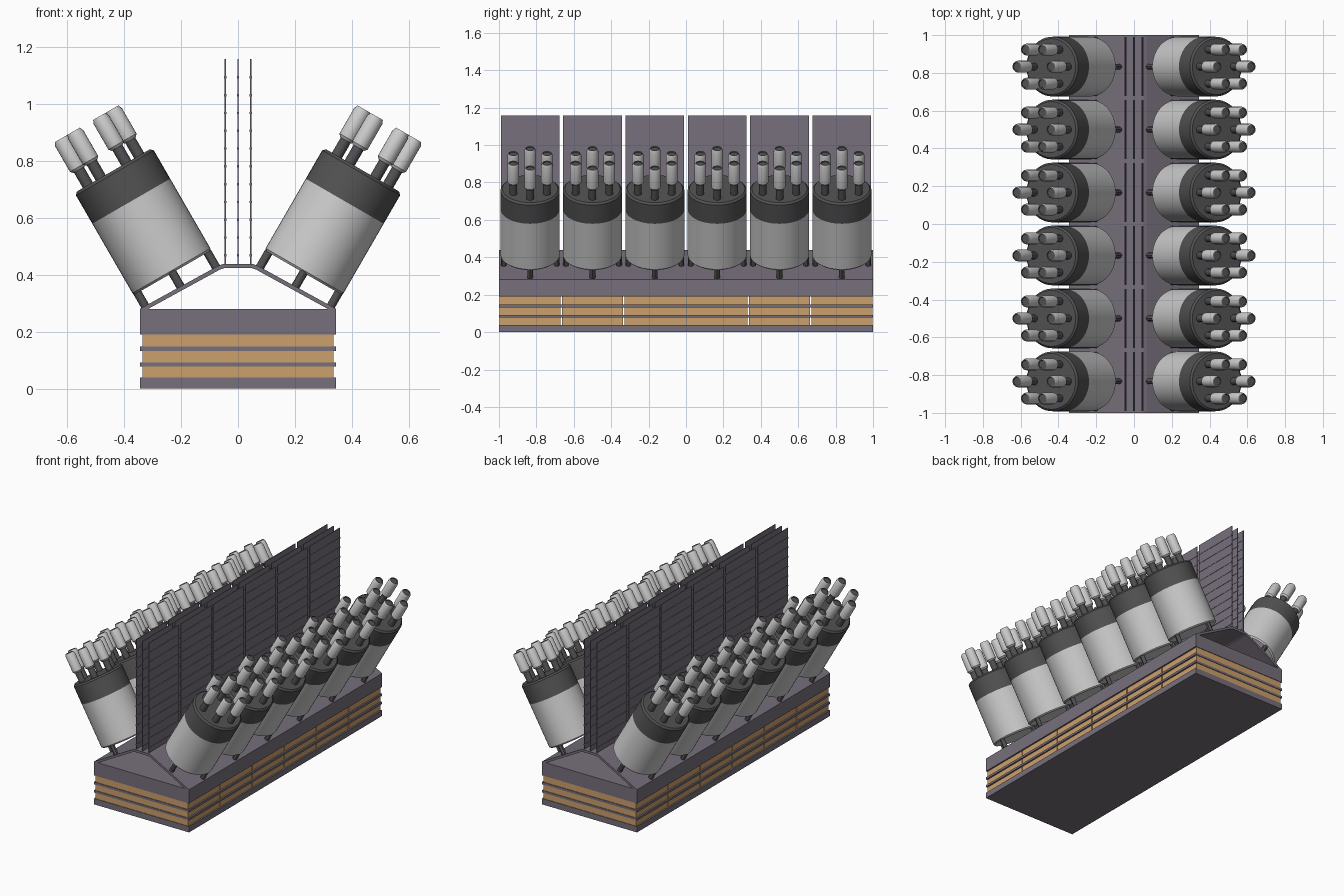
import bpy, bmesh, math
from mathutils import Matrix, Vector

if "Cube" in bpy.data.objects:
    bpy.data.objects.remove(bpy.data.objects["Cube"])


def material(name, rgb):
    m = bpy.data.materials.new(name)
    m.diffuse_color = (*rgb, 1)
    m.use_nodes = True
    m.node_tree.nodes["Principled BSDF"].inputs["Base Color"].default_value = m.diffuse_color
    return m


PURPLE = material("purple grey metal", (0.185, 0.16, 0.20))
ORANGE = material("tan orange", (0.60, 0.35, 0.145))
LIGHT = material("light grey", (0.60, 0.60, 0.60))
DARK = material("dark grey", (0.085, 0.085, 0.085))


def finish(name, bm, mats, smooth=False):
    bmesh.ops.recalc_face_normals(bm, faces=bm.faces[:])
    me = bpy.data.meshes.new(name)
    bm.to_mesh(me)
    bm.free()
    for m in mats:
        me.materials.append(m)
    if smooth:
        for p in me.polygons:
            p.use_smooth = True
        me.set_sharp_from_angle(angle=math.radians(30))
    return me


def place(name, me, matrix=None):
    ob = bpy.data.objects.new(name, me)
    if matrix is not None:
        ob.matrix_world = matrix
    bpy.context.collection.objects.link(ob)
    return ob


def box(bm, x0, x1, y0, y1, z0, z1):
    mat = Matrix.Translation(((x0 + x1) / 2, (y0 + y1) / 2, (z0 + z1) / 2)) \
        @ Matrix.Diagonal((x1 - x0, y1 - y0, z1 - z0, 1))
    bmesh.ops.create_cube(bm, size=1, matrix=mat)


def lathe(bm, profile, sides, cx=0, cy=0, mats=None):
    """Closed solid of revolution from (radius, height) points."""
    rings = []
    for r, z in profile:
        rings.append([bm.verts.new((cx + r * math.cos(2 * math.pi * i / sides),
                                    cy + r * math.sin(2 * math.pi * i / sides), z))
                      for i in range(sides)])
    for k, (a, b) in enumerate(zip(rings, rings[1:])):
        for i in range(sides):
            j = (i + 1) % sides
            f = bm.faces.new((a[i], a[j], b[j], b[i]))
            f.material_index = mats[k] if mats else 0
    bm.faces.new(rings[0][::-1]).material_index = mats[0] if mats else 0
    bm.faces.new(rings[-1]).material_index = mats[-1] if mats else 0


centres = [(i - 2.5) / 3 for i in range(6)]

# base plates: floor, two thin shelves, thick top
for name, z0, z1 in (("base_plate", 0, 0.038), ("lower_shelf", 0.078, 0.092),
                     ("upper_shelf", 0.132, 0.147), ("top_plate", 0.19, 0.28)):
    bm = bmesh.new()
    box(bm, -0.345, 0.345, -1, 1, z0, z1)
    place(name, finish(name, bm, [PURPLE]))

# orange core blocks, one per module
bm = bmesh.new()
for c in centres:
    box(bm, -0.335, 0.335, c - 0.163, c + 0.163, 0.03, 0.2)
core = finish("core_block", bm, [ORANGE])
place("core_blocks", core)

# hollow roof sheet bent over the base
outer = [(-0.345, 0.28), (-0.07, 0.431), (-0.05, 0.438),
         (0.05, 0.438), (0.07, 0.431), (0.345, 0.28)]
inner = [(0.315, 0.28), (0.065, 0.417), (0.048, 0.423),
         (-0.048, 0.423), (-0.065, 0.417), (-0.315, 0.28)]
bm = bmesh.new()
loop = outer + inner
front = [bm.verts.new((x, -1, z)) for x, z in loop]
back = [bm.verts.new((x, 1, z)) for x, z in loop]
n = len(loop)
for i in range(n):
    j = (i + 1) % n
    bm.faces.new((front[i], front[j], back[j], back[i]))
for i in range(5):
    for side in (front, back):
        bm.faces.new((side[i], side[i + 1], side[n - 2 - i], side[n - 1 - i]))
place("roof_sheet", finish("roof_sheet", bm, [PURPLE]))

# three rows of upright ribbed fins
bm = bmesh.new()
for c in centres:
    box(bm, -0.0022, 0.0022, c - 0.157, c + 0.157, 0.43, 1.158)
    for k in range(11):
        z = 1.093 - k * 0.0625
        box(bm, -0.0042, 0.0042, c - 0.157, c + 0.157, z - 0.004, z + 0.004)
fin = finish("fin_row", bm, [PURPLE])
for name, x in (("left", -0.045), ("middle", 0), ("right", 0.045)):
    place(name + "_fin_row", fin, Matrix.Translation((x, 0, 0)))

# canister: light drum with dark cap
bm = bmesh.new()
lathe(bm, [(0.150, 0), (0.158, 0.008), (0.158, 0.29), (0.158, 0.405), (0.148, 0.415)],
      48, mats=[0, 0, 1, 1])
drum = finish("drum", bm, [LIGHT, DARK], True)

# four support legs, and six dark stems under the nozzles
bm = bmesh.new()
for k in range(4):
    a = k * math.pi / 2
    lathe(bm, [(0.015, -0.062), (0.015, 0.005)], 12,
          0.142 * math.cos(a), 0.142 * math.sin(a))
legs = finish("legs", bm, [DARK], True)

bm_stem, bm_noz = bmesh.new(), bmesh.new()
for k in range(6):
    a = k * math.pi / 3
    x, y = 0.104 * math.cos(a), 0.104 * math.sin(a)
    lathe(bm_stem, [(0.02, 0.41), (0.02, 0.49)], 16, x, y)
    lathe(bm_noz, [(0.023, 0.477), (0.031, 0.487), (0.031, 0.590), (0.025, 0.604),
                   (0.023, 0.604), (0.021, 0.598)], 20, x, y, mats=[0, 0, 0, 0, 1])
stems = finish("stems", bm_stem, [DARK], True)
nozzles = finish("nozzles", bm_noz, [LIGHT, DARK], True)

# two leaning rows of six canisters
for side, s in (("right", 1), ("left", -1)):
    for i, c in enumerate(centres):
        m = Matrix.Translation((0.23 * s, c, 0.407)) \
            @ Matrix.Rotation(s * math.radians(30), 4, 'Y')
        for name, me in (("drum", drum), ("legs", legs),
                         ("stems", stems), ("nozzles", nozzles)):
            place(f"{side}_{name}_{i + 1}", me, m)
